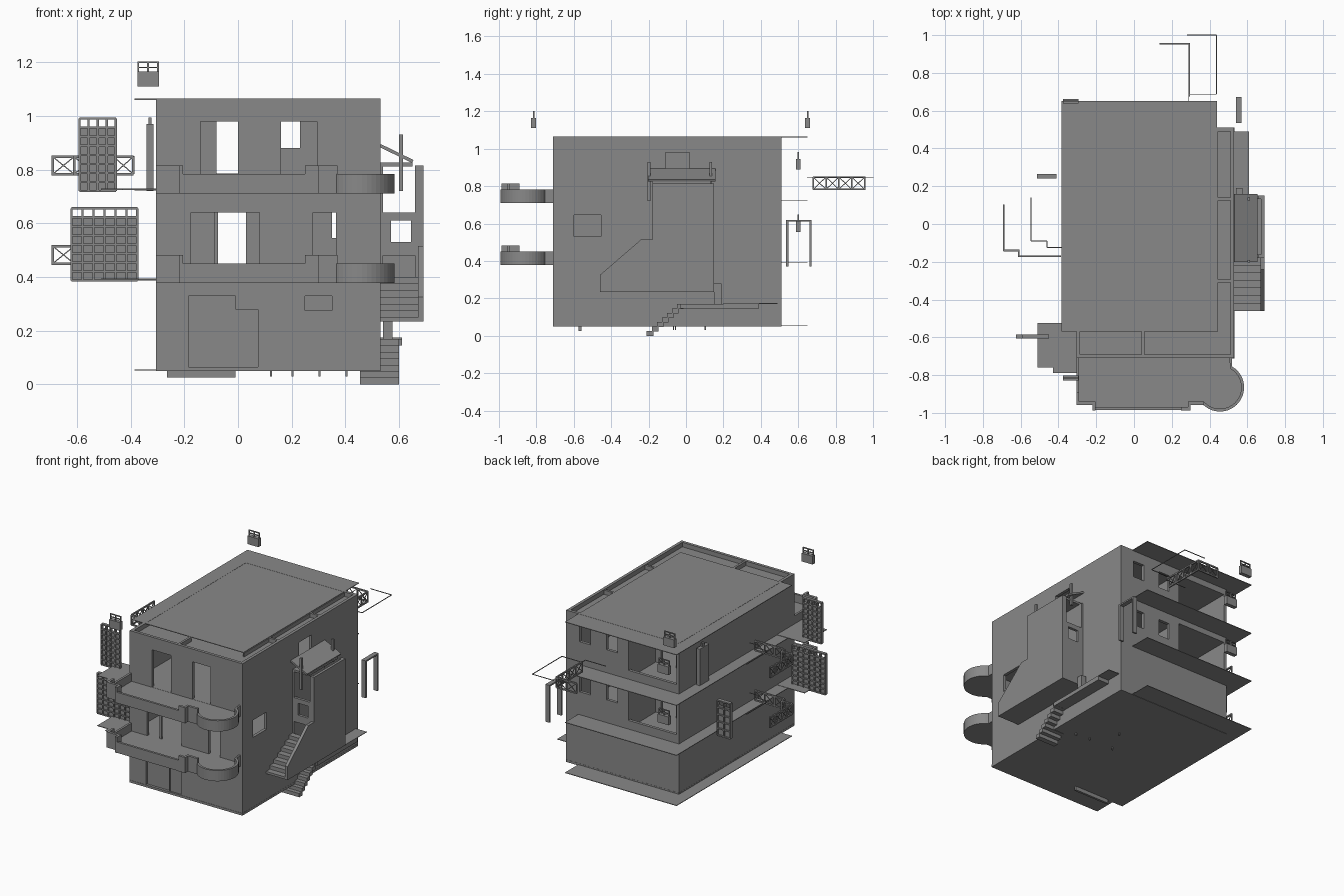
import bpy, bmesh, math
from mathutils import Vector, Matrix

cube = bpy.data.objects.get("Cube")
if cube:
    bpy.data.objects.remove(cube)

grey = bpy.data.materials.new("concrete_grey")
grey.use_nodes = True
GREY = (0.25, 0.25, 0.25, 1)
grey.diffuse_color = GREY
grey.node_tree.nodes["Principled BSDF"].inputs["Base Color"].default_value = GREY


def finish(name, bm):
    bmesh.ops.recalc_face_normals(bm, faces=bm.faces)
    mesh = bpy.data.meshes.new(name)
    bm.to_mesh(mesh)
    bm.free()
    mesh.materials.append(grey)
    ob = bpy.data.objects.new(name, mesh)
    bpy.context.collection.objects.link(ob)
    return ob


def add_box(bm, x, y, z):
    lo, hi = Vector((x[0], y[0], z[0])), Vector((x[1], y[1], z[1]))
    size = hi - lo
    m = Matrix.Translation((lo + hi) / 2) @ Matrix.Diagonal((*size, 1))
    bmesh.ops.create_cube(bm, size=1, matrix=m)


def boxes(name, *parts):
    bm = bmesh.new()
    for p in parts:
        add_box(bm, *p)
    return finish(name, bm)


def add_bar(bm, a, b, t):
    a, b = Vector(a), Vector(b)
    d = b - a
    m = Matrix.Translation((a + b) / 2) @ d.to_track_quat('Z', 'Y').to_matrix().to_4x4()
    bmesh.ops.create_cube(bm, size=1, matrix=m @ Matrix.Diagonal((t, t, d.length, 1)))


def prism(name, pts, z0, z1):
    bm = bmesh.new()
    face = bm.faces.new([bm.verts.new((x, y, z0)) for x, y in pts])
    new = bmesh.ops.extrude_face_region(bm, geom=[face])["geom"]
    verts = [v for v in new if isinstance(v, bmesh.types.BMVert)]
    bmesh.ops.translate(bm, verts=verts, vec=(0, 0, z1 - z0))
    return finish(name, bm)


def carve(ob, cuts):
    cutters = [boxes("cutter", c) for c in cuts]
    for c in cutters:
        c.hide_render = True
        mod = ob.modifiers.new("cut", 'BOOLEAN')
        mod.operation = 'DIFFERENCE'
        mod.solver = 'EXACT'
        mod.object = c
    bpy.context.view_layer.update()
    graph = bpy.context.evaluated_depsgraph_get()
    mesh = bpy.data.meshes.new_from_object(ob.evaluated_get(graph))
    ob.modifiers.clear()
    ob.data = mesh
    for c in cutters:
        bpy.data.objects.remove(c)


# Main block: hollow storeys, rear terraces, roof tray and openings
block = boxes("main_block", ((-.305, .53), (-.71, .51), (.05, 1.065)))
cuts = [((-.285, .51), (-.69, .49), (1.035, 1.2)),
        ((-.185, -.01), (-.8, -.695), (.065, .33)),
        ((-.01, .075), (-.8, -.7), (.065, .28)),
        ((.25, .35), (-.8, -.7), (.275, .33))]
for z in (.395, .73):
    top = z + .29
    cuts += [((-.285, .51), (-.69, .2), (z, top)),
             ((.09, .51), (.1, .49), (z, top)),
             ((-.285, .07), (.22, .6), (z, top)),
             ((-.08, .03), (.1, .3), (z, z + .25))]
    for x in (.35, .15):
        cuts.append(((x, x + .08), (.45, .6), (z + .15, z + .26)))
cuts += [((-.14, 0), (-.8, -.6), (.73, .98)), ((.16, .295), (-.8, -.6), (.73, .98)),
         ((-.175, .08), (-.8, -.6), (.395, .64)), ((.28, .365), (-.8, -.6), (.395, .64)),
         ((.45, .6), (-.6, -.455), (.53, .645)), ((.45, .6), (-.11, .02), (.83, .98))]
carve(block, cuts)
boxes("roof_beams", ((.44, .51), (.125, .14), (1.03, 1.063)), ((.44, .51), (-.31, -.295), (1.03, 1.063)),
      ((.04, .055), (-.69, -.57), (1.03, 1.063)), ((.435, .445), (-.57, .49), (1.03, 1.06)))
boxes("plinth_trim", ((-.306, .531), (-.712, .511), (.05, .065)))
boxes("terrace_parapets", *[((-.305, .07), (.49, .51), (z, z + .06)) for z in (.39, .725)])
boxes("window_mullion", ((-.09, -.075), (-.7, -.69), (.395, .64)))

# Displaced floor sheets
for i, z in enumerate((.052, .388, .722, 1.06)):
    boxes("floor_sheet_%d" % i, ((-.385, .44), (-.57, .65), (z, z + .004)))
for z in (.39, .725):
    boxes("balcony_sheet", ((-.51, -.3), (-.76, -.525), (z, z + .004)),
          ((-.43, -.3), (-.79, -.76), (z, z + .004)))

# Front balconies with a round bay
CX, CY = .455, -.865


def outline(inset):
    i = inset
    pts = [(-.305 + i, -.70), (-.305 + i, -.955 + i), (-.22 + i, -.955 + i), (-.22 + i, -.985 + i),
           (.3 - i, -.985 + i), (.3 - i, -.955 + i)]
    r = .128 - i
    for k in range(25):
        a = math.radians(-136 + k * 196 / 24)
        pts.append((CX + r * math.cos(a), CY + r * math.sin(a)))
    return pts + [(.517 - i, -.70)]


for z in (.378, .711):
    prism("balcony_floor", outline(0), z, z + .018)
    outer, inner = outline(0), outline(.015)
    bm = bmesh.new()
    rows = [[bm.verts.new((x, y, h)) for x, y in ring]
            for ring, h in ((outer, z), (outer, z + .072), (inner, z + .072), (inner, z))]
    for a, b in zip(rows, rows[1:] + rows[:1]):
        for k in range(len(a) - 1):
            bm.faces.new((a[k], a[k + 1], b[k + 1], b[k]))
    finish("balcony_parapet", bm)
    t = (z, z + .104)
    boxes("raised_parapets", ((-.305, -.22), (-.957, -.94), t), ((-.305, -.29), (-.957, -.89), t),
          ((-.22, -.205), (-.987, -.94), t), ((.25, .3), (-.987, -.97), t),
          ((.3, .37), (-.957, -.94), t), ((.285, .3), (-.987, -.94), t))

# Stair tower with sloping stair wall
tower = boxes("stair_tower", ((.528, .69), (-.18, .15), (.235, .815)))
carve(tower, [((.54, .672), (-.162, .132), (.255, .9)), ((.54, .66), (-.3, .3), (.64, .9)),
              ((.57, .645), (-.3, .3), (.53, .61)), ((.54, .66), (-.3, -.1), (.27, .48))])
wall = prism("stair_wall", [(-.46, .235), (-.17, .235), (-.17, .515), (-.24, .515), (-.46, .325)], .67, .69)
wall.matrix_world = Matrix(((0, 0, 1, 0), (1, 0, 0, 0), (0, 1, 0, 0), (0, 0, 0, 1)))
boxes("tower_steps", *[((.53, .672), (-.46 + .04 * k, -.42 + .04 * k), (.235, .25 + .025 * k)) for k in range(7)])
bm = bmesh.new()
bmesh.ops.create_cube(bm, size=1, matrix=Matrix.Translation((.59, -.022, .86)) @
                      Matrix.Rotation(math.radians(26), 4, 'Y') @ Matrix.Diagonal((.135, .36, .012, 1)))
finish("tower_canopy", bm)
boxes("canopy_posts", ((.6, .615), (-.205, -.19), (.72, .93)), ((.6, .615), (.125, .14), (.78, .93)),
      ((.53, .65), (-.18, .13), (.812, .826)))

# Outside steps and landing
boxes("outside_steps", *[((.455, .6), (-.21 + .027 * k, -.175 + .027 * k), (.024 * k, .024 * k + .025))
                         for k in range(7)])
boxes("landing", ((.455, .61), (-.03, .39), (.145, .17)), ((.54, .575), (.15, .19), (.17, .28)),
      ((.52, .61), (.2, .49), (.17, .174)))
boxes("front_sill", ((-.265, -.01), (-.575, -.56), (.025, .052)))
boxes("drain_pins", *[((x, x + .007), (y, y + .007), (.03, .052))
                      for x, y in ((.12, -.06), (.3, -.06), (.4, -.07), (.2, .1))])

# Door frame standing behind
boxes("rear_frame", ((.54, .57), (.535, .547), (.37, .62)), ((.54, .57), (.66, .672), (.37, .62)),
      ((.54, .57), (.535, .672), (.61, .62)))


# Lattice railings
def railing(name, path, z, cells, h=.065):
    bm = bmesh.new()
    for (ax, ay), (bx, by), n in zip(path, path[1:], cells):
        for zz in (z, z + h):
            add_bar(bm, (ax, ay, zz), (bx, by, zz), .009)
        for k in range(n + 1):
            p = (ax + (bx - ax) * k / n, ay + (by - ay) * k / n)
            add_bar(bm, (*p, z), (*p, z + h), .008)
            if k < n:
                q = (ax + (bx - ax) * (k + 1) / n, ay + (by - ay) * (k + 1) / n)
                add_bar(bm, (*p, z), (*q, z + h), .004)
                add_bar(bm, (*p, z + h), (*q, z), .004)
    return finish(name, bm)


railing("rear_railing", [(.292, .68), (.292, .955), (.14, .955)], .783, (4, 2))
for z in (.45, .783):
    railing("side_railing", [(-.39, -.17), (-.61, -.17), (-.61, -.14), (-.69, -.14), (-.69, .1)], z, (3, 1, 1, 4))


# Thin handrails
def wire(name, path, z):
    bm = bmesh.new()
    for a, b in zip(path, path[1:]):
        add_bar(bm, (*a, z), (*b, z), .004)
    finish(name, bm)


wire("rear_handrail", [(.14, .65), (.29, .65), (.29, .687), (.437, .687), (.437, 1), (.28, 1)], .848)
for z in (.513, .848):
    wire("side_handrail", [(-.385, -.125), (-.46, -.125), (-.46, -.09), (-.545, -.09), (-.545, .14)], z)


# Loose glazed panels: frame, thin infill and dividing bars
def panel(name, x, y, z, cols, rows):
    w, h = x[1] - x[0], z[1] - z[0]
    mid = (y[0] + y[1]) / 2
    parts = [(x, (mid - .003, mid + .003), (z[0], z[0] + h * .87))]
    for k in range(cols + 1):
        c = x[0] + w * k / cols
        parts.append(((c - .004, c + .004), y, z))
    for k in range(rows + 1):
        c = z[0] + h * k / rows
        parts.append((x, y, (c - .004, c + .004)))
    boxes(name, *parts)


panel("upper_front_panel", (-.59, -.455), (-.605, -.585), (.72, .99), 4, 8)
panel("lower_front_panel", (-.62, -.375), (-.605, -.585), (.387, .656), 6, 8)
panel("lower_side_panel", (-.51, -.415), (.24, .265), (.387, .62), 2, 5)
boxes("upper_side_panel", ((-.34, -.315), (.24, .34), (.72, .97)), ((-.334, -.322), (.28, .3), (.97, .995)))


# Box units with a small guard on top
def unit(name, x, y, z):
    parts = [((x - .04, x + .04), (y - .013, y + .013), (z, z + .055))]
    for dx in (-.037, 0, .037):
        parts.append(((x + dx - .003, x + dx + .003), (y - .004, y + .004), (z + .05, z + .09)))
    for dz in (.068, .087):
        parts.append(((x - .04, x + .04), (y - .004, y + .004), (z + dz, z + dz + .005)))
    boxes(name, *parts)


for x, y, z in ((-.335, -.815, 1.11), (-.335, .65, 1.11), (-.26, .6, .89), (-.26, .6, .555)):
    unit("box_unit", x, y, z)
